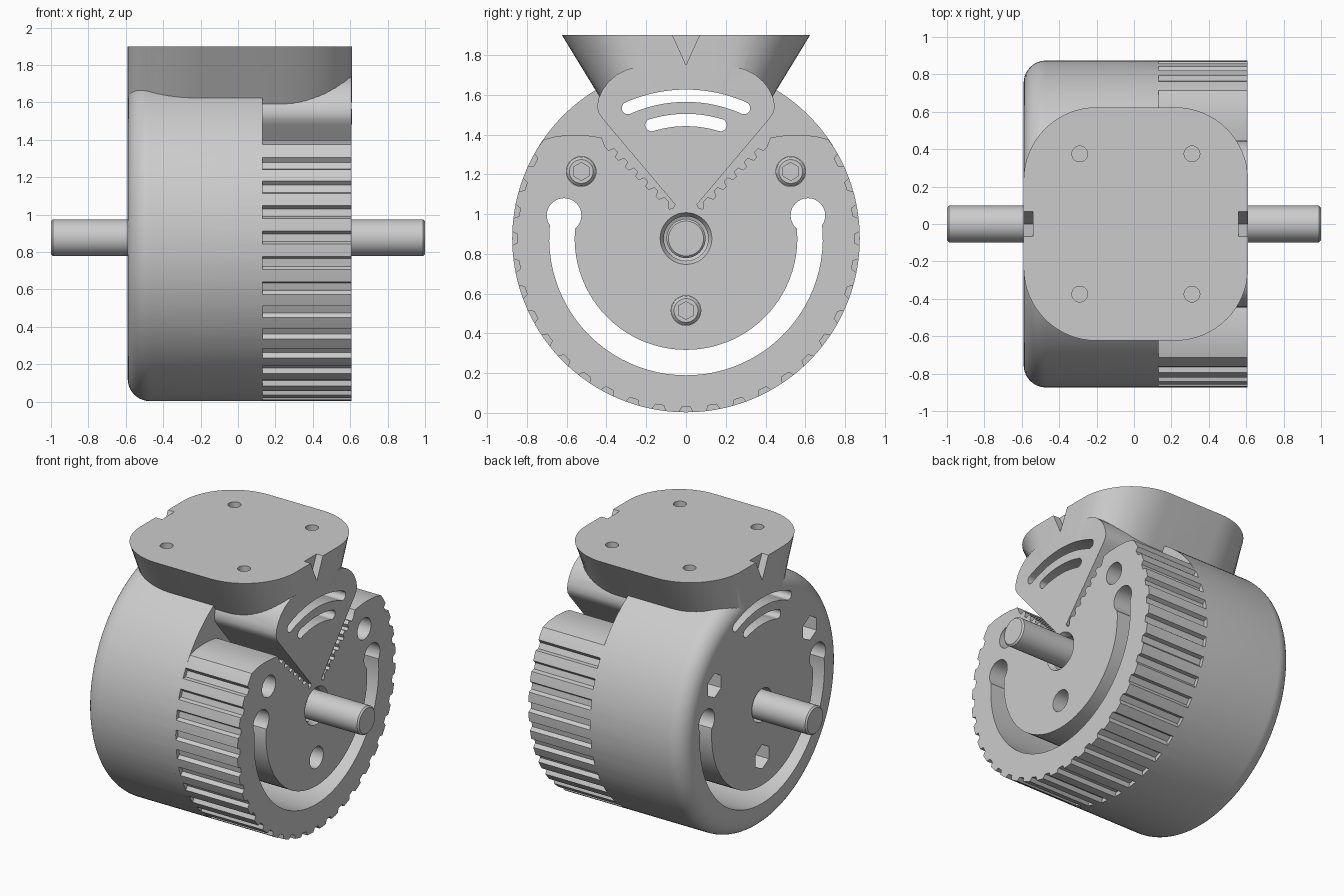
import bpy, bmesh
from math import sin, cos, radians, pi

AXIS = 0.877      # height of the shaft axis
R = 0.874         # drum radius
FRONT, BACK, STEP = 0.608, -0.59, 0.13

if "Cube" in bpy.data.objects:
    bpy.data.objects.remove(bpy.data.objects["Cube"])

grey = bpy.data.materials.new("light_grey")
grey.use_nodes = True
grey.diffuse_color = (0.6, 0.6, 0.6, 1)
grey.node_tree.nodes["Principled BSDF"].inputs["Base Color"].default_value = (0.6, 0.6, 0.6, 1)


def loft(name, rings, closed_caps=True):
    """Skin a list of equal-length rings of 3D points and cap both ends."""
    bm = bmesh.new()
    rows = [[bm.verts.new(p) for p in ring] for ring in rings]
    n = len(rows[0])
    for a, b in zip(rows, rows[1:]):
        for i in range(n):
            j = (i + 1) % n
            bm.faces.new((a[i], a[j], b[j], b[i]))
    bm.faces.new(rows[0])
    bm.faces.new(rows[-1])
    bmesh.ops.recalc_face_normals(bm, faces=bm.faces)
    mesh = bpy.data.meshes.new(name)
    bm.to_mesh(mesh)
    bm.free()
    mesh.materials.append(grey)
    obj = bpy.data.objects.new(name, mesh)
    bpy.context.collection.objects.link(obj)
    return obj


def prism(name, pts, x0, x1):
    """Extrude a (y, z) outline along x."""
    return loft(name, [[(x, y, z) for y, z in pts] for x in (x0, x1)])


def polar(r, deg, y=0, z=AXIS):
    return (y + r * cos(radians(deg)), z + r * sin(radians(deg)))


def circle(r, n, y=0, z=AXIS, start=0):
    return [polar(r, start + 360 * i / n, y, z) for i in range(n)]


def lathe(name, profile, n=64, y=0, z=AXIS):
    """Turn an (x, radius) profile about an axis parallel to x."""
    return loft(name, [[(x, p, q) for p, q in circle(r, n, y, z)] for x, r in profile])


def arc_slot(name, r, half, a0, a1):
    """Curved slot with round ends, right through the part."""
    steps = 48
    angles = [a0 + (a1 - a0) * i / steps for i in range(steps + 1)]
    cap = [180 * i / 10 for i in range(1, 10)]
    pts = [polar(r + half, a) for a in angles]
    pts += [polar(half, a1 + c, *polar(r, a1)) for c in cap]
    pts += [polar(r - half, a) for a in reversed(angles)]
    pts += [polar(half, a0 + 180 + c, *polar(r, a0)) for c in cap]
    return prism(name, pts, -0.8, 0.8)


def boolean(target, tool, operation):
    mod = target.modifiers.new("bool", 'BOOLEAN')
    mod.operation = operation
    mod.solver = 'EXACT'
    mod.object = tool
    bpy.context.view_layer.objects.active = target
    bpy.ops.object.modifier_apply(modifier=mod.name)
    bpy.data.objects.remove(tool)


def smooth(obj):
    bpy.ops.object.select_all(action='DESELECT')
    obj.select_set(True)
    bpy.context.view_layer.objects.active = obj
    bpy.ops.object.shade_smooth_by_angle(angle=radians(25))


# Drum with a rounded rear edge
F = 0.12
fillet = [(BACK + F - F * cos(t), R - F + F * sin(t)) for t in [pi / 2 * i / 10 for i in range(11)]]
housing = lathe("housing", fillet + [(STEP, R)], 160)

# Half outline of the front: toothed rim, shoulder, serrated edge, sector
half = []
for k in range(14):
    c = -90 + 9 * k
    if k:
        half += [polar(R, c - 2.3), polar(R - 0.027, c - 1.4)]
    half += [polar(R - 0.027, c + 1.4), polar(R, c + 2.3), polar(R, c + 4.5)]
half += [(0.715, 1.375), (0.65, 1.392), (0.57, 1.398), (0.49, 1.394), (0.425, 1.385)]
teeth, a, b = 6, (0.405, 1.335), (0.1, 1.04)
for i in range(teeth):
    for f, lift in ((0, 0), (0.3, 0), (0.45, 0.027), (0.85, 0.027)):
        t = (i + f) / teeth
        half.append((a[0] + (b[0] - a[0]) * t - lift * 0.7, a[1] + (b[1] - a[1]) * t + lift * 0.7))
half += [(0.085, 1.025), (0.065, 1.03), (0.055, 1.048)]
half += [(0.42, 1.48), (0.44, 1.51), (0.447, 1.54), (0.44, 1.58), (0.42, 1.625), (0.39, 1.665),
         (0.35, 1.7), (0.29, 1.73), (0.2, 1.745), (0.1, 1.75)]
outline = half + [(-y, z) for y, z in reversed(half)]
front_gear = prism("front_gear", outline, STEP - 0.06, FRONT)

# Mounting flange: rounded rectangle that tapers towards the shaft axis
TOP, LOW, MID, CORNER = 1.9, 1.46, 0.01, 0.39
plan = []
for sx, sy, start in ((1, 1, 0), (-1, 1, 90), (-1, -1, 180), (1, -1, 270)):
    cx, cy = MID + sx * (0.6 - CORNER), sy * (0.624 - CORNER)
    plan += [polar(CORNER, start + 90 * i / 16, cx, cy) for i in range(17)]
shrink = (LOW - AXIS) / (TOP - AXIS)
flange = loft("flange", [[(x, y * s, z) for x, y in plan] for z, s in ((LOW, shrink), (TOP, 1))])

boolean(housing, front_gear, 'UNION')
boolean(housing, flange, 'UNION')

# Curved windows and the long lower slot with enlarged ends
cutters = [arc_slot("upper_window", 0.718, 0.031, 66, 114),
           arc_slot("lower_window", 0.596, 0.031, 73, 107),
           arc_slot("long_slot", 0.624, 0.064, -187, 7)]
for side in (-1, 1):
    cutters.append(prism("slot_end", circle(0.087, 32, side * 0.613, 0.993), -0.8, 0.8))

# Screw counterbores at the front, hexagonal nut pockets at the back
screws = [(-0.527, 1.214), (0.527, 1.214), (0, 0.515)]
for y, z in screws:
    cutters.append(prism("counterbore", circle(0.075, 32, y, z), 0.3, 0.8))
    cutters.append(prism("nut_pocket", circle(0.085, 6, y, z, 30), -0.8, -0.35))

# Shaft bore, countersunk at both ends
cutters.append(lathe("bore", [(-0.8, 0.115), (-0.45, 0.115), (-0.44, 0.09), (0.4, 0.09),
                              (0.41, 0.112), (FRONT - 0.03, 0.112), (FRONT, 0.13), (0.8, 0.13)]))

# Alignment notches and bolt holes in the flange
for x0, x1 in ((-0.7, -0.54), (0.56, 0.7)):
    cutters.append(prism("notch", [(-0.077, 1.92), (0.077, 1.92), (0, 1.75)], x0, x1))
for x in (MID - 0.3, MID + 0.3):
    for y in (-0.375, 0.375):
        ring = circle(0.042, 32, x, y)
        cutters.append(loft("bolt_hole", [[(p, q, h) for p, q in ring] for h in (1.7, 2.0)]))

for cutter in cutters:
    boolean(housing, cutter, 'DIFFERENCE')
smooth(housing)

# Shaft with chamfered ends
smooth(lathe("shaft", [(-1, 0.088), (-0.99, 0.098), (0.99, 0.098), (1, 0.088)]))

# Socket-head screws
for y, z in screws:
    screw = lathe("screw", [(-0.34, 0.05), (0.29, 0.05), (0.291, 0.074), (0.4, 0.074), (0.415, 0.06)], 32, y, z)
    boolean(screw, prism("socket", circle(0.045, 6, y, z, 30), 0.35, 0.5), 'DIFFERENCE')
    smooth(screw)
